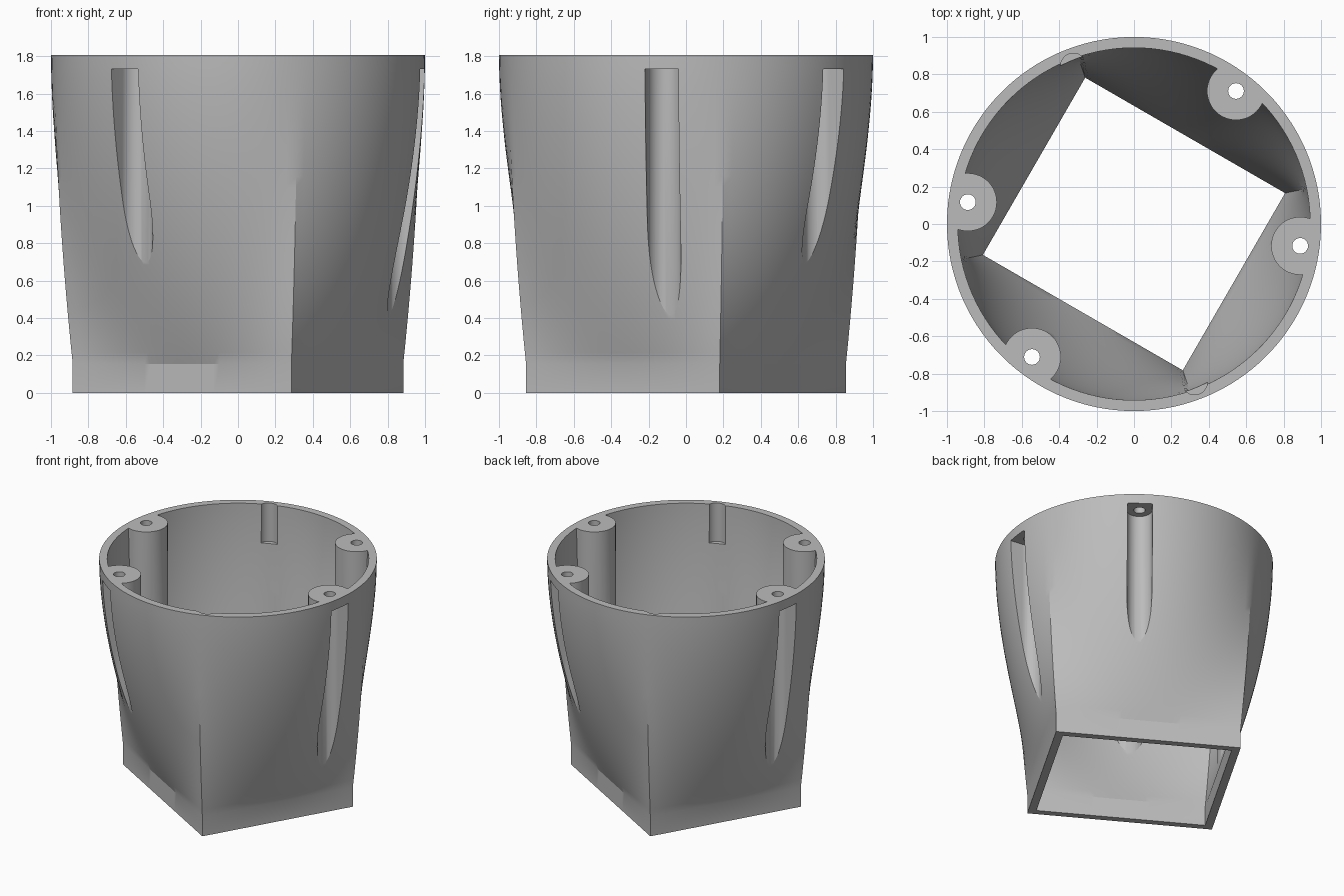
import bpy, bmesh
from math import cos, sin, pi, radians, atan2
from mathutils import Vector

if "Cube" in bpy.data.objects:
    bpy.data.objects.remove(bpy.data.objects["Cube"])

TURN = radians(-30)      # rotation of the rectangular end
HEIGHT, COLLAR = 1.805, 0.155
SCREW_RADIUS = 0.896
SCREW_ANGLES = [radians(a) for a in (-7.5, 52.5, 172.5, 232.5)]

grey = bpy.data.materials.new("plain grey")
grey.use_nodes = True
grey.diffuse_color = (0.5, 0.5, 0.5, 1)
grey.node_tree.nodes["Principled BSDF"].inputs["Base Color"].default_value = (0.5, 0.5, 0.5, 1)


def stack(name, rings):
    """Closed solid skinned through a list of point rings."""
    bm = bmesh.new()
    loops = [[bm.verts.new(p) for p in ring] for ring in rings]
    for a, b in zip(loops, loops[1:]):
        for i in range(len(a)):
            j = (i + 1) % len(a)
            bm.faces.new((a[i], a[j], b[j], b[i]))
    bm.faces.new(loops[0][::-1])
    bm.faces.new(loops[-1])
    bmesh.ops.recalc_face_normals(bm, faces=bm.faces)
    mesh = bpy.data.meshes.new(name)
    bm.to_mesh(mesh)
    bm.free()
    mesh.materials.append(grey)
    obj = bpy.data.objects.new(name, mesh)
    bpy.context.collection.objects.link(obj)
    return obj


def prism(name, outline, low, high):
    return stack(name, [[(x, y, z) for x, y in outline] for z in (low, high)])


def post(name, distance, angle, radius, low, high, count=48):
    cx, cy = distance * cos(angle), distance * sin(angle)
    outline = [(cx + radius * cos(2 * pi * i / count), cy + radius * sin(2 * pi * i / count))
               for i in range(count)]
    return prism(name, outline, low, high)


def transition(name, half_x, half_y, radius, overshoot):
    """Rectangular collar that flows into a round mouth."""
    corner = atan2(half_y, half_x)
    stops = [-corner, corner, pi - corner, pi + corner, 2 * pi - corner]
    angles = [a + (b - a) * i / 32 for a, b in zip(stops, stops[1:]) for i in range(32)]

    def ring(z, blend):
        points = []
        for a in angles:
            box = min(half_x / max(abs(cos(a)), 1e-6), half_y / max(abs(sin(a)), 1e-6))
            r = box + (radius - box) * blend
            points.append((r * cos(a + TURN), r * sin(a + TURN), z))
        return points

    rings = [ring(-overshoot, 0)]
    for i in range(29):
        t = i / 28
        z = COLLAR + (HEIGHT - COLLAR) * t
        rings.append(ring(z, 1 - (1 - t) ** 1.8))
    if overshoot:
        rings.append(ring(HEIGHT + overshoot, 1))
    return stack(name, rings)


def subtract(target, cutter):
    mod = target.modifiers.new("cut", "BOOLEAN")
    mod.operation = "DIFFERENCE"
    mod.solver = "EXACT"
    mod.object = cutter
    bpy.ops.object.select_all(action="DESELECT")
    bpy.context.view_layer.objects.active = target
    target.select_set(True)
    bpy.ops.object.modifier_apply(modifier=mod.name)
    bpy.data.objects.remove(cutter)


# Outer shell and its cavity
body = transition("adapter_body", 0.675, 0.598, 1.0, 0)
cavity = transition("cavity_cutter", 0.617, 0.547, 0.942, 0.1)

# Screw bosses are left standing inside the cavity
for angle in SCREW_ANGLES:
    subtract(cavity, post("boss", SCREW_RADIUS, angle, 0.155, -0.3, 2.1))
subtract(body, cavity)

# Screw access channels, open outwards, and screw holes
for angle in SCREW_ANGLES:
    out = Vector((cos(angle), sin(angle)))
    side = Vector((-out.y, out.x))
    centre = out * SCREW_RADIUS
    arc = [pi / 2 + pi * i / 24 for i in range(25)]
    outline = [centre + out * 0.09 * cos(a) + side * 0.09 * sin(a) for a in arc]
    outline += [centre + out * 0.3 - side * 0.09, centre + out * 0.3 + side * 0.09]
    subtract(body, prism("channel_cutter", outline, -0.1, 1.73))
    subtract(body, post("hole_cutter", SCREW_RADIUS, angle, 0.042, 1.6, 2.0, 24))

# Two locating grooves inside the rim
for degrees in (111, 291):
    subtract(body, post("groove_cutter", 0.905, radians(degrees), 0.068, 1.5, 2.0, 32))

# Smooth skin with crisp machined edges
bpy.ops.object.select_all(action="DESELECT")
body.select_set(True)
bpy.context.view_layer.objects.active = body
bpy.ops.object.shade_smooth_by_angle(angle=radians(20))
